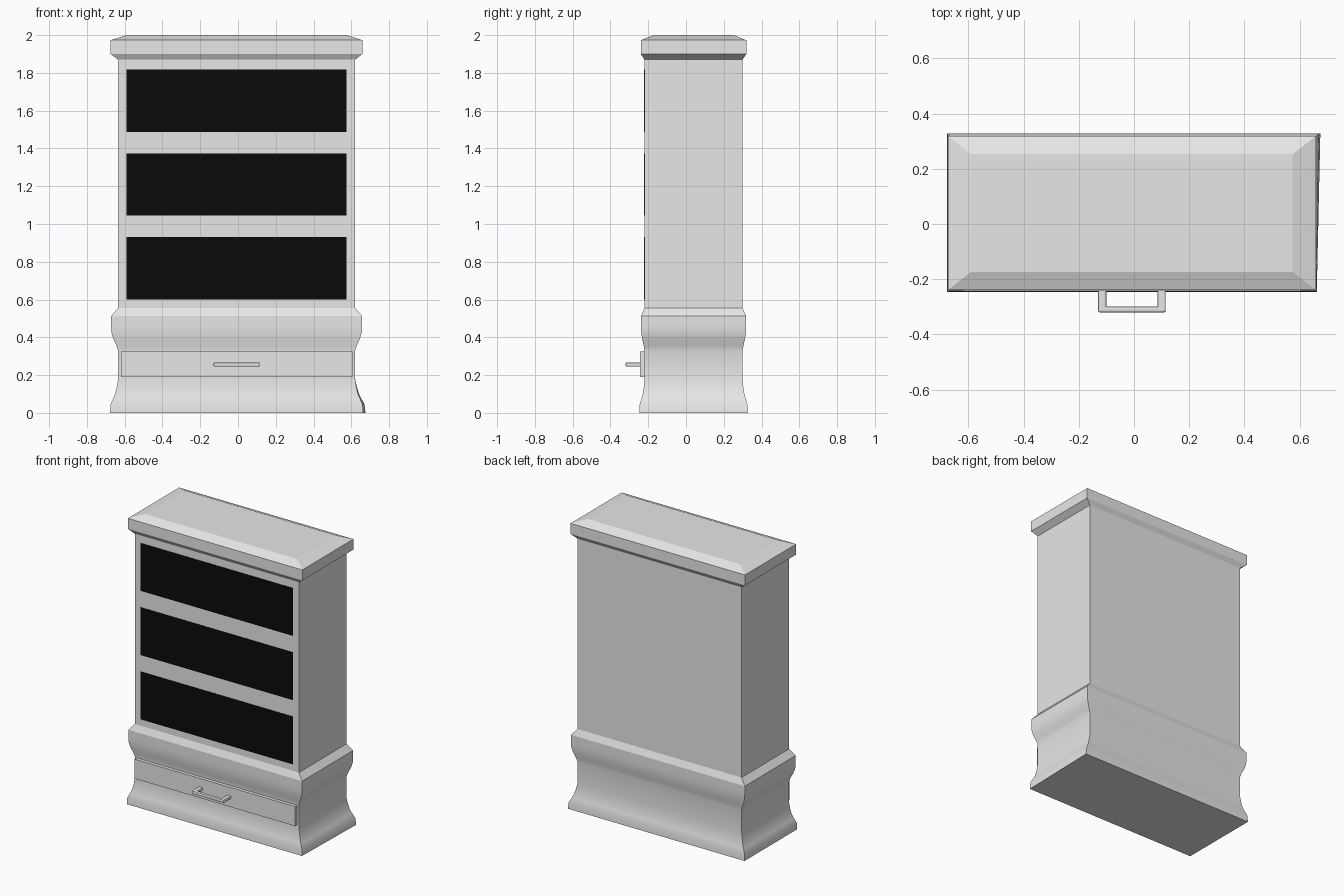
import bpy, bmesh, math

if "Cube" in bpy.data.objects:
    bpy.data.objects.remove(bpy.data.objects["Cube"])


def make_material(name, rgb):
    mat = bpy.data.materials.new(name)
    mat.use_nodes = True
    color = (*rgb, 1)
    mat.diffuse_color = color
    mat.node_tree.nodes["Principled BSDF"].inputs["Base Color"].default_value = color
    return mat


grey = make_material("light grey", (0.8, 0.8, 0.8))
black = make_material("black", (0.003, 0.003, 0.003))

# Cabinet body extents
X0, X1, Y0, Y1 = -0.635, 0.62, -0.22, 0.30


def finish(name, bm, mat):
    bmesh.ops.recalc_face_normals(bm, faces=bm.faces)
    mesh = bpy.data.meshes.new(name)
    bm.to_mesh(mesh)
    bm.free()
    obj = bpy.data.objects.new(name, mesh)
    bpy.context.collection.objects.link(obj)
    mesh.materials.append(mat)
    return obj


def loft(name, levels, skew=0):
    """Stack rectangles (z, x overhang, y overhang) and skin them."""
    bm = bmesh.new()
    rings = []
    for z, dx, dy in levels:
        shift = skew * max(0, 1 - z / 0.18)
        corners = [(X0 - dx, Y0 - dy), (X1 + dx, Y0 - dy),
                   (X1 + dx + shift, Y1 + dy), (X0 - dx, Y1 + dy)]
        rings.append([bm.verts.new((x, y, z)) for x, y in corners])
    for low, high in zip(rings, rings[1:]):
        for i in range(4):
            j = (i + 1) % 4
            bm.faces.new((low[i], low[j], high[j], high[i]))
    bm.faces.new(rings[0][::-1])
    bm.faces.new(rings[-1])
    return finish(name, bm, grey)


def box(name, x, y, z, mat=grey, bevel=0):
    bm = bmesh.new()
    bmesh.ops.create_cube(bm, size=1)
    for v in bm.verts:
        v.co = [r[0] + (c + 0.5) * (r[1] - r[0]) for c, r in zip(v.co, (x, y, z))]
    obj = finish(name, bm, mat)
    if bevel:
        mod = obj.modifiers.new("rounded edges", "BEVEL")
        mod.width = bevel
        mod.segments = 2
    return obj


# Curved plinth with a flared foot and swelling shoulder
base = loft("base", [
    (0, 0.042, 0.027), (0.045, 0.04, 0.025), (0.075, 0.026, 0.016),
    (0.10, 0.015, 0.009), (0.14, 0.006, 0.003), (0.18, 0, 0),
    (0.33, 0, 0), (0.355, 0.008, 0.004), (0.39, 0.024, 0.012),
    (0.425, 0.035, 0.017), (0.46, 0.037, 0.018), (0.512, 0.037, 0.018)], skew=0.013)
bpy.context.view_layer.objects.active = base
base.select_set(True)
bpy.ops.object.shade_smooth_by_angle(angle=math.radians(35))
base.select_set(False)

# Sloped ledge and upright case
loft("case", [(0.512, 0.037, 0.018), (0.555, 0, 0), (1.87, 0, 0)])

# Cornice with chamfered underside and top
loft("cornice", [(1.87, 0, 0), (1.90, 0.039, 0.019),
                 (1.973, 0.039, 0.019), (2.0, -0.045, -0.047)])

# Dark display openings
for i, name in enumerate(("lower", "middle", "upper")):
    bottom = 0.60 + i * 0.444
    box(name + "_shelf_panel", (-0.59, 0.575), (Y0 - 0.002, Y0 + 0.002),
        (bottom, bottom + 0.33), black)

# Drawer front and its pull handle
box("drawer_front", (-0.62, 0.605), (-0.243, -0.20), (0.19, 0.325))
box("handle_bar", (-0.13, 0.115), (-0.32, -0.298), (0.245, 0.267), bevel=0.006)
for name, x in (("right", -0.13), ("left", 0.085)):
    box(name + "_handle_post", (x, x + 0.03), (-0.318, -0.235), (0.245, 0.267), bevel=0.006)
